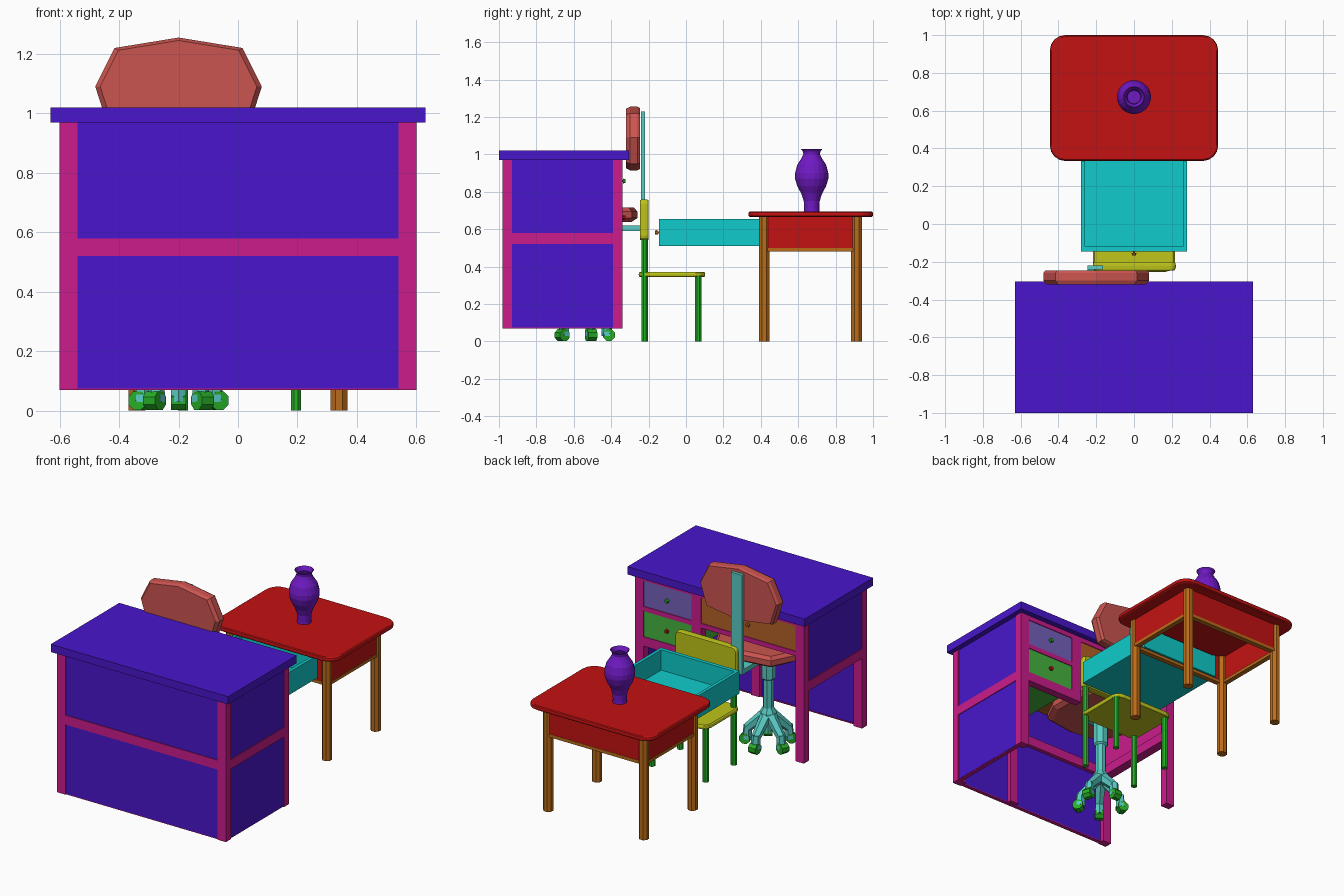
import bpy, bmesh
from math import pi, cos, sin
from mathutils import Vector, Matrix

if "Cube" in bpy.data.objects:
    bpy.data.objects.remove(bpy.data.objects["Cube"])

COL = dict(blue=(.065, .008, .6), pink=(.6, .012, .26), salmon=(.6, .09, .08), teal=(.1, .6, .55),
           cyan=(.005, .6, .6), yellow=(.52, .56, .01), green=(.02, .42, .02), red=(.55, .006, .006),
           brown=(.5, .15, .01), purple=(.16, .01, .55), lilac=(.18, .12, .5), lime=(.06, .45, .05),
           rust=(.45, .12, .02))
MATS = {}


def finish(name, bm, col, mat4=None):
    if mat4:
        bm.transform(mat4)
    bmesh.ops.recalc_face_normals(bm, faces=bm.faces)
    me = bpy.data.meshes.new(name)
    bm.to_mesh(me)
    bm.free()
    if col not in MATS:
        MATS[col] = bpy.data.materials.new(col)
        MATS[col].diffuse_color = (*COL[col], 1)
    me.materials.append(MATS[col])
    ob = bpy.data.objects.new(name, me)
    bpy.context.collection.objects.link(ob)
    return ob


def box(name, col, x, y, z):
    bm = bmesh.new()
    bmesh.ops.create_cube(bm, size=1)
    for v in bm.verts:
        v.co = Vector((a[0] if c < 0 else a[1]) for a, c in zip((x, y, z), v.co))
    return finish(name, bm, col)


def loft(name, col, outline, levels, mat4=None):
    """Stack scaled copies of an outline at the given (scale, height) levels."""
    bm = bmesh.new()
    rings = [[bm.verts.new((px * s, py * s, h)) for px, py in outline] for s, h in levels]
    n = len(outline)
    for a, b in zip(rings, rings[1:]):
        for i in range(n):
            bm.faces.new((a[i], a[(i + 1) % n], b[(i + 1) % n], b[i]))
    bm.faces.new(rings[0])
    bm.faces.new(rings[-1])
    return finish(name, bm, col, mat4)


def circle(n):
    return [(cos(2 * pi * (i + .5) / n), sin(2 * pi * (i + .5) / n)) for i in range(n)]


def rod(name, col, a, b, r1, r2=None, n=8):
    a, b = Vector(a), Vector(b)
    d = b - a
    m = Matrix.Translation(a) @ d.to_track_quat('Z', 'Y').to_matrix().to_4x4()
    return loft(name, col, circle(n), [(r1, 0), (r2 or r1, d.length)], m)


def round_rect(hx, hy, r, seg):
    pts = []
    for k, (sx, sy) in enumerate([(1, 1), (-1, 1), (-1, -1), (1, -1)]):
        for i in range(seg + 1):
            t = pi / 2 * (k + i / seg)
            pts.append((sx * (hx - r) + r * cos(t), sy * (hy - r) + r * sin(t)))
    return pts


def knob(name, col, x, y, z, d):
    rod(name + '_stem', col, (x, y, z), (x, y + d * .02, z), .006)
    rod(name, col, (x, y + d * .008, z), (x, y + d * .022, z), .014, .011)


# Desk: top, corner posts and rails
box('desk_top', 'blue', (-.63, .63), (-1, -.305), (.97, 1.02))
for sx in (-1, 1):
    xs = sorted((sx * .54, sx * .6))
    for y in (-.98, -.39):
        box('desk_post', 'pink', xs, (y, y + .05), (.07, .97))
    box('desk_side_rail', 'pink', xs, (-.93, -.39), (.52, .58))
    xp = sorted((sx * .575, sx * .595))
    box('desk_side_panel_upper', 'blue', xp, (-.93, -.39), (.58, .97))
box('desk_side_panel_lower', 'blue', (.575, .595), (-.93, -.39), (.075, .52))
box('desk_side_foot_strip', 'pink', (.57, .593), (-.93, -.39), (.07, .076))
box('desk_side_lining', 'pink', (-.575, -.56), (-.93, -.39), (.58, .97))
box('desk_front_rail', 'pink', (-.54, .54), (-.98, -.93), (.52, .58))
for z0, z1 in ((.075, .52), (.58, .97)):
    box('desk_front_panel', 'blue', (-.54, .54), (-.975, -.955), (z0, z1))
box('desk_front_foot_strip', 'pink', (-.54, .54), (-.974, -.95), (.07, .076))
box('desk_front_inner_post', 'pink', (.13, .19), (-.955, -.93), (.076, .97))

# Desk drawers and the framing around them
box('drawer_divider', 'pink', (.13, .2), (-.39, -.34), (.52, .97))
box('drawer_top_rail', 'pink', (-.54, .54), (-.39, -.34), (.94, .97))
box('drawer_middle_rail', 'pink', (-.54, .54), (-.39, -.34), (.745, .775))
box('drawer_bottom_rail', 'pink', (.2, .54), (-.39, -.34), (.52, .58))
for name, col, x0, x1, z0, z1, kc in (('small_drawer_upper', 'lilac', .2, .54, .775, .94, 'green'),
                                      ('small_drawer_lower', 'lime', .2, .54, .58, .745, 'red'),
                                      ('wide_drawer', 'rust', -.54, .13, .775, .94, 'rust')):
    box(name, col, (x0, x1), (-.93, -.345), (z0, z1))
    knob(name + '_knob', kc, (x0 + x1) / 2, -.345, (z0 + z1) / 2, 1)

# Swivel chair: padded back and seat
back_pts = [(0, .165), (.215, .13), (.28, 0), (.235, -.14), (0, -.175), (-.235, -.14), (-.28, 0), (-.215, .13)]
loft('swivel_chair_back', 'salmon', back_pts, [(.96, -.035), (1, -.02), (1, .02), (.94, .04)],
     Matrix.Translation((-.2, -.28, 1.09)) @ Matrix.Rotation(pi / 2, 4, 'X'))
seat_pts = [(0, .29), (.2, .26), (.27, .12), (.27, -.12), (.2, -.26), (0, -.29), (-.2, -.26), (-.27, -.12),
            (-.27, .12), (-.2, .26)]
loft('swivel_chair_seat', 'salmon', seat_pts, [(.9, .64), (1, .66), (1, .695), (.94, .715)],
     Matrix.Translation((-.2, -.55, 0)))
box('chair_back_post', 'teal', (-.245, -.165), (-.24, -.22), (.6, 1.23))
box('chair_back_bracket', 'teal', (-.245, -.165), (-.56, -.22), (.59, .62))
box('chair_seat_plate', 'teal', (-.28, -.12), (-.63, -.47), (.61, .645))
loft('chair_column', 'teal', circle(8), [(.05, .17), (.05, .22), (.033, .25), (.033, .43), (.045, .44), (.045, .62)],
     Matrix.Translation((-.2, -.55, 0)))

# Swivel chair: five-armed base on casters
for k in range(5):
    a = 2 * pi * k / 5 + pi / 2
    d = Vector((cos(a), sin(a), 0))
    side = Vector((-sin(a), cos(a), 0))
    c = Vector((-.2, -.55, 0))
    rod('base_arm', 'teal', c + d * .02 + Vector((0, 0, .2)), c + d * .125 + Vector((0, 0, .1)), .036, .028, 6)
    rod('caster_fork', 'teal', c + d * .128 + Vector((0, 0, .03)), c + d * .125 + Vector((0, 0, .115)), .03, .026, 6)
    w = c + d * .138 + Vector((0, 0, .034))
    rod('caster_wheel', 'green', w - side * .025, w + side * .025, .034)

# Small chair
for x in (-.185, .195):
    rod('small_chair_back_leg', 'green', (x, -.22, 0), (x, -.22, .6), .019)
    rod('small_chair_front_leg', 'green', (x, .065, 0), (x, .065, .355), .019)
pad = [(.965, -.014), (.99, -.009), (1, 0), (.99, .009), (.965, .014)]
loft('small_chair_seat', 'yellow', round_rect(.218, .178, .05, 3), pad, Matrix.Translation((0, -.075, .358)))
loft('small_chair_back', 'yellow', round_rect(.22, .11, .025, 3), [(s, h * 1.6) for s, h in pad],
     Matrix.Translation((.002, -.223, .65)) @ Matrix.Rotation(pi / 2, 4, 'X'))

# Table: top, legs, apron and rails
loft('table_top', 'red', round_rect(.445, .333, .08, 4),
     [(.975, .665), (.995, .67), (1, .68), (.995, .69), (.98, .695)], Matrix.Translation((0, .667, 0)))
for sx in (-1, 1):
    for y in (.418, .912):
        rod('table_leg', 'brown', (sx * .34, y, 0), (sx * .34, y, .67), .031)
    box('table_side_apron', 'red', sorted((sx * .34, sx * .36)), (.43, .9), (.5, .667))
    box('table_side_rail', 'brown', sorted((sx * .33, sx * .362)), (.43, .9), (.48, .5))
    box('table_front_filler', 'red', sorted((sx * .285, sx * .33)), (.4, .42), (.5, .667))
box('table_back_apron', 'red', (-.33, .33), (.91, .93), (.5, .667))
box('table_back_rail', 'brown', (-.33, .33), (.9, .932), (.48, .5))
box('table_front_rail', 'brown', (-.33, .33), (.398, .43), (.48, .5))

# Table drawer, pulled open
box('table_drawer_front', 'cyan', (-.28, .28), (-.145, -.12), (.51, .655))
box('table_drawer_back', 'cyan', (-.26, .26), (.41, .43), (.51, .65))
box('table_drawer_floor', 'cyan', (-.26, .26), (-.12, .41), (.51, .525))
for sx in (-1, 1):
    box('table_drawer_side', 'cyan', sorted((sx * .26, sx * .28)), (-.12, .43), (.51, .655))
knob('table_drawer_knob', 'brown', 0, -.145, .583, -1)

# Vase: outer wall, lip and hollow inside
vase = loft('vase', 'purple', circle(20),
            [(.042, .695), (.041, .71), (.043, .75), (.056, .79), (.078, .83), (.09, .87), (.09, .9), (.078, .945),
             (.055, .98), (.045, 1), (.047, 1.015), (.057, 1.028), (.053, 1.03), (.037, 1.005), (.05, .97),
             (.08, .9), (.05, .8), (.035, .73)], Matrix.Translation((0, .672, 0)))

for m in bpy.data.materials:
    if m.users and not m.is_grease_pencil:
        m.use_nodes = True
        m.node_tree.nodes["Principled BSDF"].inputs["Base Color"].default_value = m.diffuse_color
